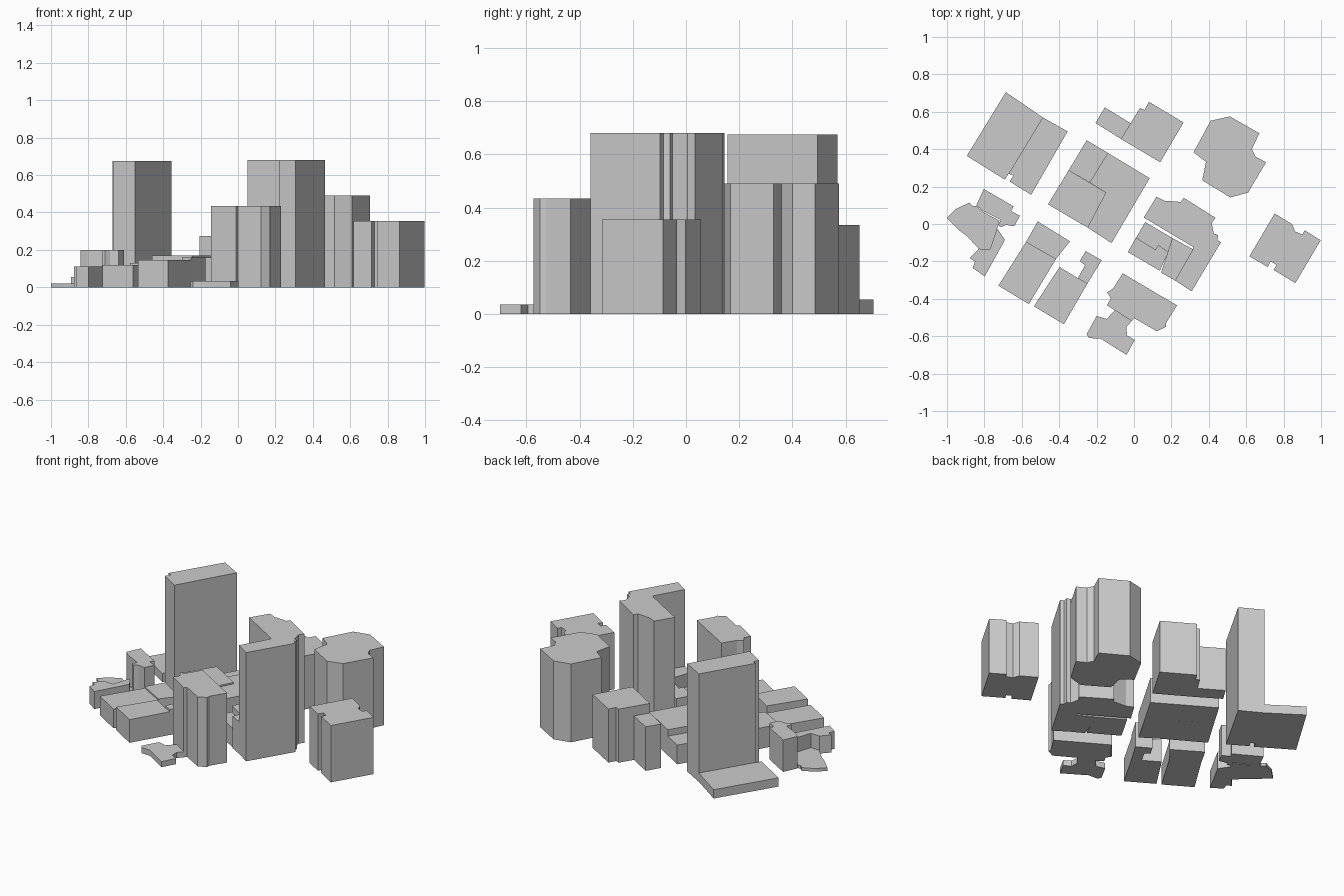
import bpy, bmesh


def prism(name, height, *plan):
    """Extrude a flat footprint (plan points in hundredths of a unit) to a height."""
    bm = bmesh.new()
    base = bm.faces.new([bm.verts.new((x / 100, y / 100, 0)) for x, y in plan])
    top = bmesh.ops.extrude_face_region(bm, geom=[base], use_keep_orig=True)["geom"]
    for v in top:
        if isinstance(v, bmesh.types.BMVert):
            v.co.z = height
    bmesh.ops.recalc_face_normals(bm, faces=bm.faces)
    mesh = bpy.data.meshes.new(name)
    bm.to_mesh(mesh)
    bm.free()
    obj = bpy.data.objects.new(name, mesh)
    bpy.context.collection.objects.link(obj)
    return obj


# North-west block: low podium and slab tower
prism("podium", 0.055, (-68.5, 70.5), (-48.8, 57), (-69, 23.7), (-89.4, 36.4))
prism("slab_tower", 0.675, (-48.8, 57), (-35.5, 49.5), (-55, 15.6),
      (-66.5, 22.7), (-64.5, 25.8), (-67, 27))

# North block: annex and office
prism("north_annex", 0.275, (-15.6, 62.3), (-1.7, 53.8), (-7, 45.5), (-20.6, 54))
prism("north_office", 0.335, (8, 65.3), (26.5, 54.3), (14, 33), (-7, 45.5),
      (3.2, 62), (5.6, 61))

# North-east faceted tower
prism("faceted_tower", 0.49, (41, 55.2), (51.3, 57.5), (67, 48.5), (63, 40),
      (65, 36), (70.6, 33), (61, 16.8), (51.5, 14.2), (36.5, 23.3),
      (38.5, 33.2), (31.8, 38.3))

# Central block: three low buildings sharing party walls
prism("central_north", 0.12, (-25.3, 44.8), (-14, 38), (-23.7, 22.2), (-34.9, 28.8))
prism("central_west", 0.17, (-34.9, 28.8), (-14.8, 16.8), (-24.7, -2), (-46, 10.5))
prism("central_east", 0.16, (-14, 38), (8.4, 24.5), (-12, -10.2), (-24.7, -2),
      (-14.8, 16.8), (-23.7, 22.2))

# East block: L-shaped tower wrapped around low infill buildings
prism("corner_tower", 0.68, (12, 14.5), (16.5, 12.4), (25, 11.8), (26.6, 14),
      (43.6, 3.3), (41.5, 0.5), (42.6, -5), (45, -6), (44.5, -8.5), (46.5, -9.8),
      (30.8, -36), (22, -30.2), (31.5, -13.5), (31.5, -12.2), (5.2, 3.5))
prism("infill_north", 0.16, (6, 1), (20.5, -7.5), (18, -15), (13, -11.5),
      (11.5, -14), (1, -7.5))
prism("infill_south", 0.12, (1, -7.5), (11.5, -14), (13, -11.5), (18.5, -14.7),
      (13.8, -25), (-3.3, -15))
prism("infill_east", 0.2, (20.5, -7.5), (31.5, -13.5), (22, -30.2), (14.5, -26))

# Far east notched building
prism("east_building", 0.355, (75.2, 5.6), (84.7, -0.2), (86, -4), (90, -5.6),
      (91.3, -3.4), (99.8, -8.7), (86.3, -31.6), (74.6, -24.5), (76.3, -21.8),
      (73, -20), (71.5, -23), (61.7, -17.3))

# South block: mid tower and low entrance plaza
prism("south_tower", 0.435, (-6, -26.4), (23, -43.5), (17.3, -52.6), (17, -55),
      (12.3, -57.4), (0, -50.3), (-1.2, -51.9), (-14.4, -43.5), (-12.4, -39.7),
      (-14.4, -36.5), (-11.2, -34.5))
prism("south_plaza", 0.035, (-20, -49.2), (-14.6, -50.8), (-10.3, -46.1), (-1.2, -51.9),
      (-4, -55), (-3.8, -59.5), (0.4, -62), (-4, -70), (-17.8, -61.3),
      (-24, -61), (-25.4, -59))

# South-west row of low buildings
prism("row_north", 0.13, (-51.5, 1.4), (-34.2, -9.3), (-41.8, -18.8), (-57.8, -9.7))
prism("row_south", 0.12, (-57.8, -9.7), (-41.8, -18.8), (-56.2, -42.8), (-72.5, -33))
prism("low_hall", 0.145, (-39.8, -23), (-25, -32), (-37.5, -53.6), (-53.5, -44))
prism("low_wing", 0.16, (-25.8, -14.5), (-17.3, -19.4), (-25, -32), (-30, -29),
      (-26.2, -22), (-29, -19.9))

# West block: irregular terrace with two buildings
prism("west_terrace", 0.02, (-100, 3.2), (-95.2, 8), (-88, 11.5), (-86, 9.5),
      (-84.3, 9.8), (-80.5, 6.3), (-72, 1.8), (-73.2, -2.5), (-77, -13.5),
      (-83, -13.2), (-89.3, -6.5), (-93, -3.8))
prism("west_building", 0.2, (-80.3, 18.7), (-64.3, 9.4), (-65.8, 7), (-61, 4.4),
      (-64, -1.2), (-68.5, -0.5), (-71, -1.7), (-72.8, -0.6), (-71.2, 2.2),
      (-80.5, 6.8), (-84.3, 10), (-83.2, 12.5))
prism("west_annex", 0.11, (-73.2, -2.2), (-69, -8.5), (-79.8, -28), (-86.3, -23.5),
      (-85, -20), (-87.8, -18.3), (-83, -13.2), (-77, -13.5))
